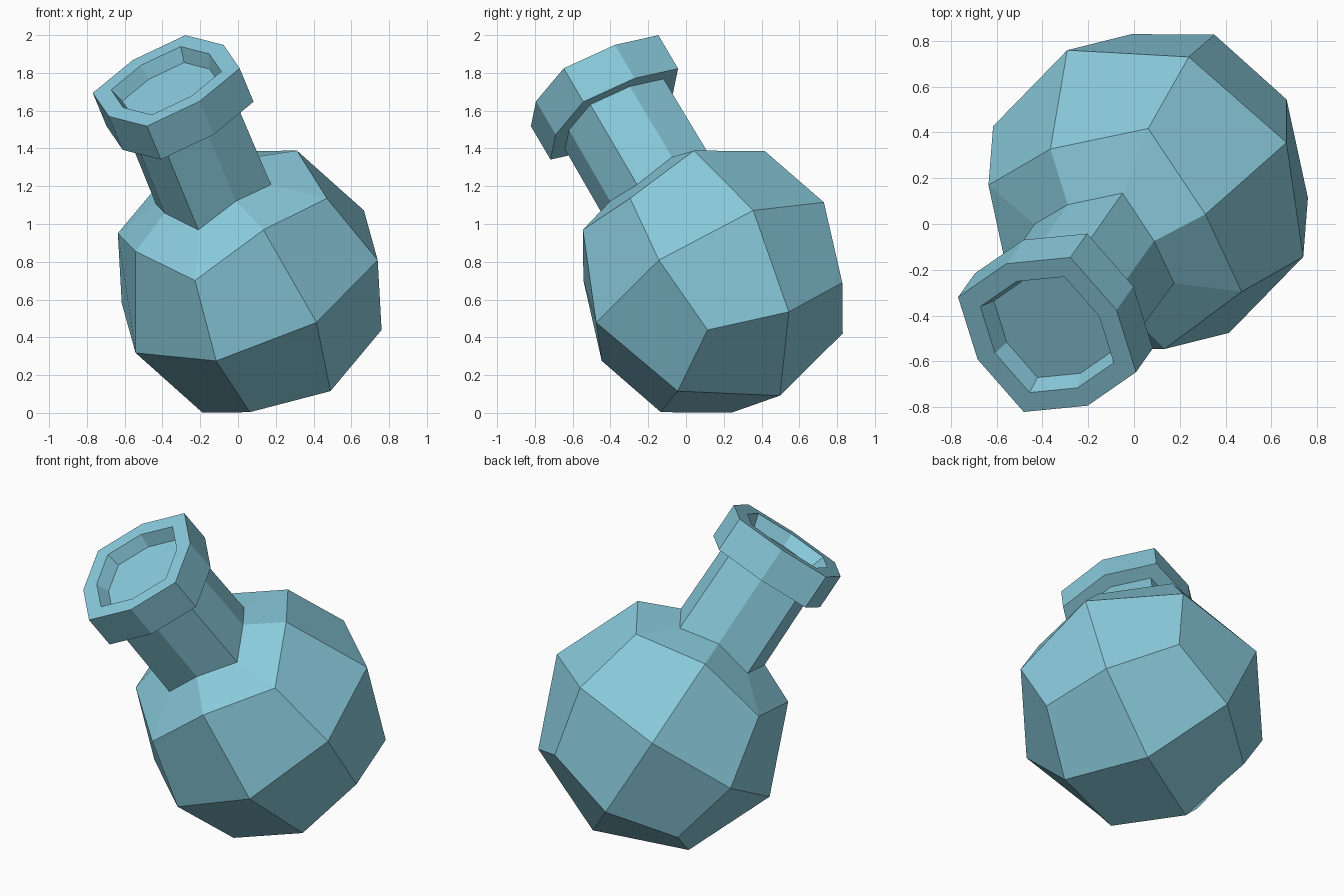
import bpy, bmesh, math
from mathutils import Vector, Matrix

if "Cube" in bpy.data.objects:
    bpy.data.objects.remove(bpy.data.objects["Cube"])

RADIUS = 0.744
CENTRE = Vector((0.062, 0.142, 0.695))

# Tilted frame: u and v point through cube faces, n runs along the neck
n = Vector((-0.337, -0.477, 0.811)).normalized()
u = Vector((0.811, 0.287, 0.506))
u = (u - n * u.dot(n)).normalized()
v = n.cross(u)
frame = Matrix((u, v, n)).transposed().to_4x4()
frame.translation = CENTRE

glass = bpy.data.materials.new("pale blue glass")
glass.diffuse_color = (0.25, 0.59, 0.71, 1)
glass.use_nodes = True
glass.node_tree.nodes["Principled BSDF"].inputs["Base Color"].default_value = glass.diffuse_color

bm = bmesh.new()

# Round body: a cube cut once and pushed out to a sphere
bmesh.ops.create_cube(bm, size=2)
bmesh.ops.subdivide_edges(bm, edges=bm.edges[:], cuts=1, use_grid_fill=True)
for vert in bm.verts:
    vert.co = vert.co.normalized() * RADIUS

# Open the top so the neck can grow out of it
pole = max(bm.verts, key=lambda p: p.co.z)
bmesh.ops.delete(bm, geom=[pole], context='VERTS')
loop = [e for e in bm.edges if e.is_boundary]


def grow(edges, radius, corner_z, mid_z):
    """Extrude the open loop to a new ring; corners reach further than mids."""
    new = bmesh.ops.extrude_edge_only(bm, edges=edges)["geom"]
    for p in (g for g in new if isinstance(g, bmesh.types.BMVert)):
        corner = min(abs(p.co.x), abs(p.co.y)) > 0.05
        flat = Vector((p.co.x, p.co.y, 0)).normalized()
        p.co = flat * radius * (1 if corner else 0.875)
        p.co.z = corner_z if corner else mid_z
    return [g for g in new if isinstance(g, bmesh.types.BMEdge)]


# Shoulder, neck, rim underside, rim side, rim top, inner wall
for radius, corner_z, mid_z in ((0.335, 0.57, 0.63), (0.33, 1.093, 1.093),
                                (0.427, 1.093, 1.093), (0.427, 1.311, 1.311),
                                (0.32, 1.311, 1.311), (0.285, 1.231, 1.231)):
    loop = grow(loop, radius, corner_z, mid_z)

# Floor inside the mouth
bmesh.ops.contextual_create(bm, geom=loop)
bmesh.ops.recalc_face_normals(bm, faces=bm.faces[:])

bm.transform(frame)
mesh = bpy.data.meshes.new("round_flask")
bm.to_mesh(mesh)
bm.free()
mesh.materials.append(glass)
flask = bpy.data.objects.new("round_flask", mesh)
bpy.context.collection.objects.link(flask)
